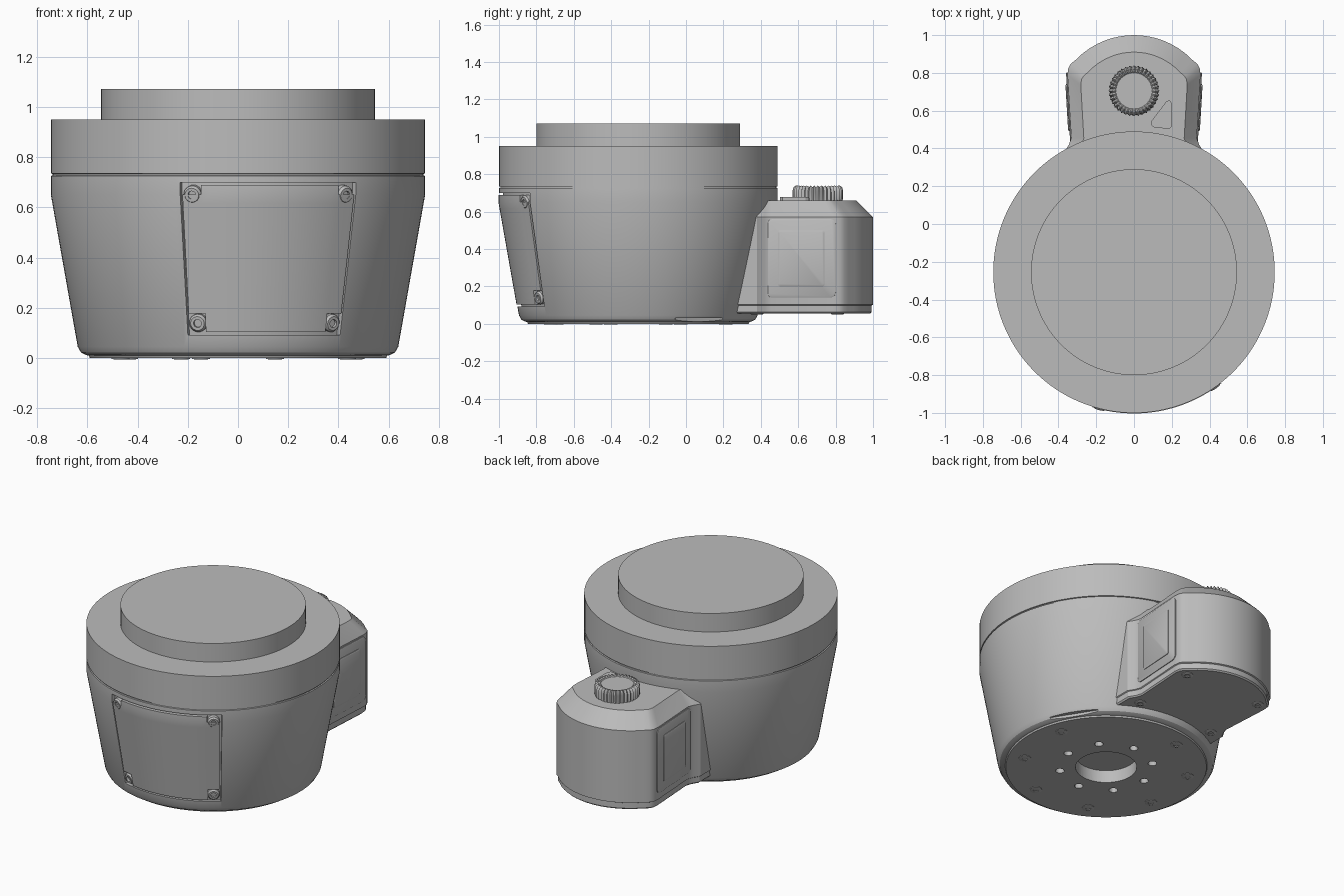
import bpy, bmesh
from math import sin, cos, pi, radians, sqrt
from mathutils import Matrix, Vector

cube = bpy.data.objects.get("Cube")
if cube:
    bpy.data.objects.remove(cube)

grey = bpy.data.materials.new("light_grey")
grey.use_nodes = True
COLOUR = (0.5, 0.5, 0.5, 1)
grey.diffuse_color = COLOUR
grey.node_tree.nodes["Principled BSDF"].inputs["Base Color"].default_value = COLOUR

AXIS_Y = -0.255
CENTRE = Matrix.Translation((0, AXIS_Y, 0))


def finish(name, bm, matrix=Matrix(), angle=30):
    bm.transform(matrix)
    bmesh.ops.recalc_face_normals(bm, faces=bm.faces)
    mesh = bpy.data.meshes.new(name)
    bm.to_mesh(mesh)
    bm.free()
    mesh.materials.append(grey)
    ob = bpy.data.objects.new(name, mesh)
    bpy.context.collection.objects.link(ob)
    smooth(ob, angle)
    return ob


def smooth(ob, angle=30):
    bpy.ops.object.select_all(action='DESELECT')
    ob.select_set(True)
    bpy.context.view_layer.objects.active = ob
    bpy.ops.object.shade_smooth_by_angle(angle=radians(angle))


def lathe(name, profile, matrix=Matrix(), segs=24, shape=None):
    # shape(i, r, z) can modulate the profile around the axis
    bm = bmesh.new()
    rings = []
    for r, z in profile:
        ring = []
        for i in range(segs):
            rr, zz = shape(i, r, z) if shape else (r, z)
            a = 2 * pi * i / segs
            ring.append(bm.verts.new((rr * cos(a), rr * sin(a), zz)))
        rings.append(ring)
    for lo, hi in zip(rings, rings[1:]):
        for i in range(segs):
            j = (i + 1) % segs
            bm.faces.new((lo[i], lo[j], hi[j], hi[i]))
    bm.faces.new(rings[0])
    bm.faces.new(rings[-1])
    return finish(name, bm, matrix)


def loft(name, layers, matrix=Matrix(), angle=30):
    # layers: (outline, height) pairs of equal point count
    bm = bmesh.new()
    rings = [[bm.verts.new((x, y, z)) for x, y in pts] for pts, z in layers]
    n = len(rings[0])
    for lo, hi in zip(rings, rings[1:]):
        for i in range(n):
            j = (i + 1) % n
            bm.faces.new((lo[i], lo[j], hi[j], hi[i]))
    bm.faces.new(rings[0])
    bm.faces.new(rings[-1])
    return finish(name, bm, matrix, angle)


def rounded_rect(w, h, r):
    pts = []
    for k, (sx, sy) in enumerate([(1, 1), (-1, 1), (-1, -1), (1, -1)]):
        for t in range(5):
            a = (k + t / 4) * pi / 2
            pts.append((sx * (w / 2 - r) + r * cos(a), sy * (h / 2 - r) + r * sin(a)))
    return pts


def cone_radius(z):
    return min(0.745, 0.638 + (z - 0.045) * 0.107 / 0.605)


def on_cone(deg, z, off):
    a, r = radians(deg), cone_radius(z) + off
    return Vector((r * sin(a), AXIS_Y - r * cos(a), z))


def cone_patch(name, degs, zs, inner, outer, skip_corners=False):
    # a curved slab that follows the tapered wall
    bm = bmesh.new()
    layers = [[[bm.verts.new(on_cone(d, z, off)) for d in degs] for z in zs]
              for off in (inner, outer)]
    m, n = len(zs) - 1, len(degs) - 1
    cells = {(i, j) for i in range(m) for j in range(n)
             if not (skip_corners and i in (0, m - 1) and j in (0, n - 1))}
    low, high = layers
    for i, j in cells:
        for g in layers:
            bm.faces.new((g[i][j], g[i][j + 1], g[i + 1][j + 1], g[i + 1][j]))
        sides = {(i - 1, j): ((i, j), (i, j + 1)), (i + 1, j): ((i + 1, j), (i + 1, j + 1)),
                 (i, j - 1): ((i, j), (i + 1, j)), (i, j + 1): ((i, j + 1), (i + 1, j + 1))}
        for cell, ((a, b), (c, d)) in sides.items():
            if cell not in cells:
                bm.faces.new((low[a][b], low[c][d], high[c][d], high[a][b]))
    loose = [v for v in bm.verts if not v.link_faces]
    bmesh.ops.delete(bm, geom=loose, context='VERTS')
    return finish(name, bm)


def cut(target, cutter):
    mod = target.modifiers.new("cut", 'BOOLEAN')
    mod.operation, mod.solver, mod.object = 'DIFFERENCE', 'EXACT', cutter
    bpy.context.view_layer.objects.active = target
    bpy.ops.object.modifier_apply(modifier=mod.name)
    bpy.data.objects.remove(cutter)


def spread(a, b, n):
    return [a + (b - a) * i / n for i in range(n + 1)]


SCREW = [(0.036, -0.03), (0.036, 0.006), (0.028, 0.016), (0.016, 0.016), (0.016, 0.003), (0.001, 0.003)]

# Main body with seam groove and raised top disc
body = lathe("body", [(0.001, 0), (0.59, 0), (0.594, 0.01), (0.606, 0.012), (0.625, 0.022),
                      (0.638, 0.045), (0.745, 0.65), (0.745, 0.725), (0.738, 0.727),
                      (0.738, 0.733), (0.745, 0.735), (0.745, 0.95), (0.545, 0.95),
                      (0.545, 1.07), (0.001, 1.07)], CENTRE, 128)

# Pocket for the front cover, centre bore, bolt holes and edge flat
cut(body, cone_patch("pocket", spread(-18, 39, 24), [0.092, 0.3, 0.5, 0.65, 0.698], -0.022, 0.06))
cut(body, lathe("bore", [(0.18, -0.1), (0.18, 0.08)], CENTRE, 48))
for k in range(8):
    a = radians(41 + 45 * k)
    spot = CENTRE @ Matrix.Translation((0.275 * cos(a), 0.275 * sin(a), 0))
    cut(body, lathe("hole", [(0.026, -0.1), (0.026, 0.04)], spot, 12))
flat = CENTRE @ Matrix.Rotation(radians(32), 4, 'Z') @ Matrix.Translation((0.71, 0, 0))
cut(body, loft("edge_flat", [(rounded_rect(0.21, 0.3, 0.01), -0.1),
                             (rounded_rect(0.21, 0.3, 0.01), 0.03)], flat))
smooth(body)

# Front cover with notched corners, and its screws
cone_patch("front_cover", [-17.2] + spread(-11.3, 32.3, 18) + [38.2],
           [0.103, 0.178, 0.4, 0.615, 0.65, 0.688], -0.03, 0.003, True)
for deg in (-14.2, 35.2):
    for z in (0.14, 0.651):
        p = on_cone(deg, z, -0.012)
        out = on_cone(deg, z, 1) - p + Vector((0, 0, -0.17))
        lathe("cover_screw", SCREW, Matrix.Translation(p) @ out.to_track_quat('Z', 'Y').to_matrix().to_4x4())

# Bolts on the underside, one position left empty
for k in range(7):
    a = radians(107.5 + 45 * k)
    spot = CENTRE @ Matrix.Translation((0.49 * cos(a), 0.49 * sin(a), 0)) @ Matrix.Rotation(pi, 4, 'X')
    lathe("base_bolt", [(0.036, -0.02), (0.036, 0.003), (0.028, 0.005), (0.016, 0.005),
                        (0.016, 0.001), (0.001, 0.001)], spot)


# Rear housing: flared sides, arched back, chamfered top
def housing_outline(side=0.0, back=0.0):
    half = [(0.37, 0.2), (0.37, 0.38), (0.345, 0.42), (0.332, 0.455), (0.352, 0.79), (0.348, 0.825), (0.335, 0.848)]
    for x in spread(0.31, 0.0, 8):
        half.append((x, 0.57 + sqrt(0.43 ** 2 - x * x)))
    half = [(x * (1 - side / 0.35), y - back * max(0, (y - 0.45) / 0.55)) for x, y in half]
    return half + [(-x, y) for x, y in reversed(half[:-1])]


full, rim = housing_outline(), housing_outline(0.006, 0.008)
loft("rear_housing", [(rim, 0.098), (full, 0.102), (full, 0.57), (housing_outline(0.07, 0.09), 0.66)], angle=25)
loft("housing_lid", [(housing_outline(0.014, 0.016), 0.055), (rim, 0.063), (rim, 0.099)], angle=25)
for x in (-0.27, 0.27):
    for y in (0.38, 0.81):
        lathe("lid_screw", [(0.034, -0.02), (0.034, 0.003), (0.028, 0.006), (0.015, 0.006),
                            (0.015, 0.001), (0.001, 0.001)],
              Matrix.Translation((x, y, 0.055)) @ Matrix.Rotation(pi, 4, 'X'))

# Framed plates on both housing sides
for s in (-1, 1):
    place = (Matrix.Diagonal((s, 1, 1, 1)) @ Matrix.Translation((0.342, 0.617, 0.35))
             @ Matrix.Rotation(radians(-3.4), 4, 'Z')
             @ Matrix(((0, 0, 1, 0), (1, 0, 0, 0), (0, 1, 0, 0), (0, 0, 0, 1))))
    loft("side_plate", [(rounded_rect(0.37, 0.42, 0.03), -0.01), (rounded_rect(0.37, 0.42, 0.03), 0.004),
                        (rounded_rect(0.36, 0.41, 0.028), 0.007)], place)
    loft("side_window", [(rounded_rect(0.25, 0.3, 0.012), 0), (rounded_rect(0.25, 0.3, 0.012), 0.01),
                         (rounded_rect(0.235, 0.285, 0.01), 0.014)], place)


# Knurled knob on the housing top
def ridge(i, r, z):
    dip = 0.5 - 0.5 * cos(2 * pi * i / 4)
    return (r - 0.01 * dip, z - 0.008 * dip) if r > 0.1 and z > 0.01 else (r, z)


lathe("knob", [(0.13, -0.01), (0.135, 0.012), (0.135, 0.05), (0.13, 0.068), (0.118, 0.077),
               (0.105, 0.074), (0.095, 0.066), (0.001, 0.066)],
      Matrix.Translation((0, 0.705, 0.662)), 144, ridge)

# Small triangular pad beside the knob
pad = [(0.2, 0.515), (0.2, 0.64), (0.19, 0.655), (0.172, 0.65), (0.092, 0.545), (0.09, 0.525),
       (0.105, 0.512), (0.185, 0.503)]
loft("top_pad", [(pad, 0.65), (pad, 0.678)])
